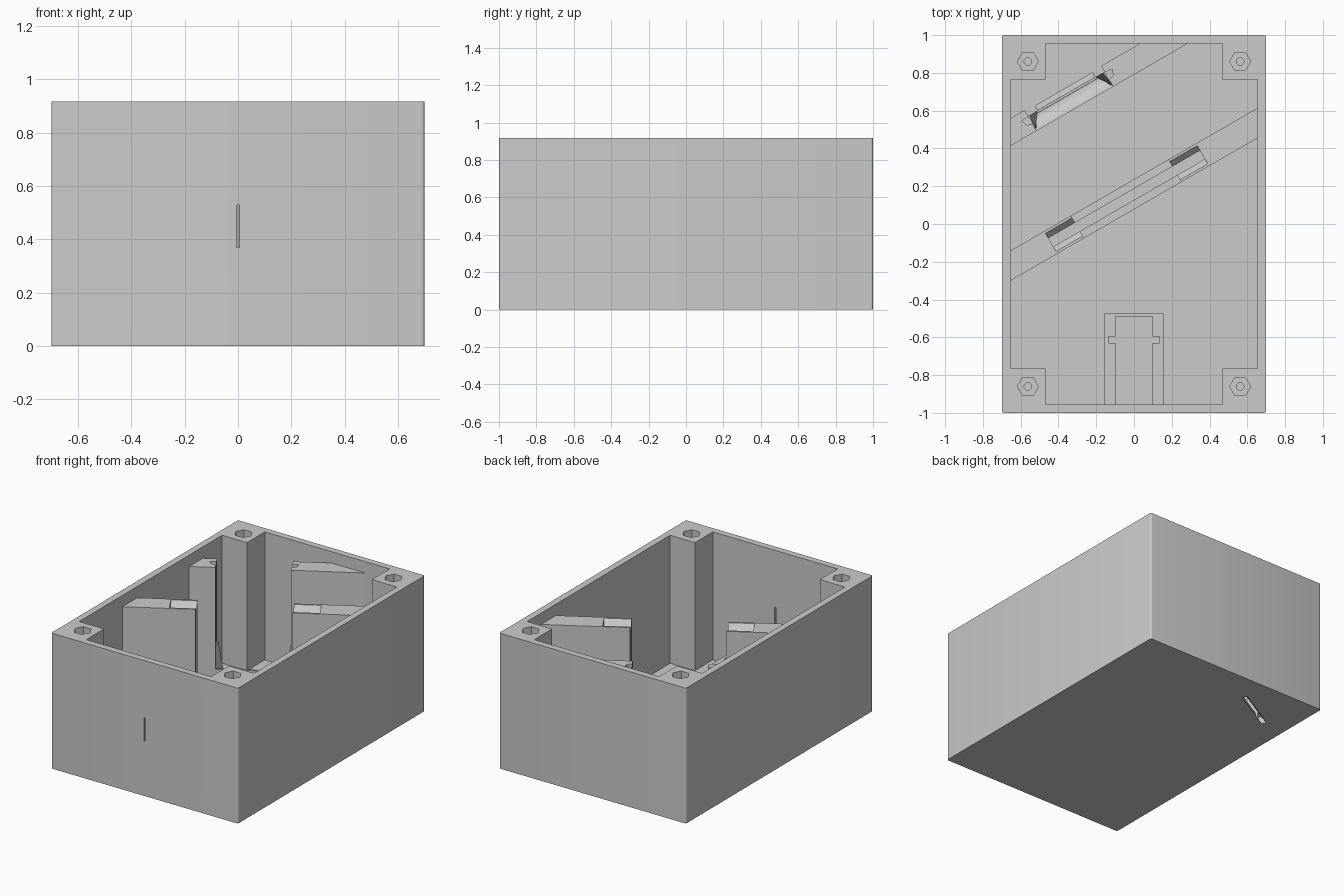
import bpy, bmesh
from math import cos, sin, pi, radians
from mathutils import Vector

old = bpy.data.objects.get("Cube")
if old:
    bpy.data.objects.remove(old)

grey = bpy.data.materials.new("plain grey")
grey.use_nodes = True
COLOUR = (0.6, 0.6, 0.6, 1)
grey.diffuse_color = COLOUR
grey.node_tree.nodes["Principled BSDF"].inputs["Base Color"].default_value = COLOUR

HEIGHT, FLOOR, WALL_TOP = 0.917, 0.05, 0.84
ALONG = Vector((cos(radians(30)), sin(radians(30)), 0))
ACROSS = Vector((-ALONG.y, ALONG.x, 0))


def loft(name, ring_a, ring_b):
    """Closed solid between two matching rings of points."""
    bm = bmesh.new()
    a = [bm.verts.new(p) for p in ring_a]
    b = [bm.verts.new(p) for p in ring_b]
    bm.faces.new(a)
    bm.faces.new(b)
    for i in range(len(a)):
        j = (i + 1) % len(a)
        bm.faces.new((a[i], a[j], b[j], b[i]))
    bmesh.ops.recalc_face_normals(bm, faces=bm.faces)
    mesh = bpy.data.meshes.new(name)
    bm.to_mesh(mesh)
    bm.free()
    mesh.materials.append(grey)
    ob = bpy.data.objects.new(name, mesh)
    bpy.context.collection.objects.link(ob)
    return ob


def prism(name, pts, z0, z1):
    return loft(name, [(p[0], p[1], z0) for p in pts], [(p[0], p[1], z1) for p in pts])


def rect(x0, x1, y0, y1):
    return [(x0, y0), (x1, y0), (x1, y1), (x0, y1)]


def ngon(x, y, r, n):
    return [(x + r * cos(2 * pi * i / n), y + r * sin(2 * pi * i / n)) for i in range(n)]


def slant(t, n, z=0):
    """Point measured along and across the slanted partitions."""
    p = ALONG * t + ACROSS * n
    return (p.x, p.y, z)


def slant_rect(t0, t1, n0, n1, z=0):
    return [slant(t0, n0, z), slant(t1, n0, z), slant(t1, n1, z), slant(t0, n1, z)]


def at_x(x, n):
    return slant((x - ACROSS.x * n) / ALONG.x, n)


def at_y(y, n):
    return slant((y - ACROSS.y * n) / ALONG.y, n)


def carve(ob, cutters):
    """Subtract the cutters and bake the result."""
    for c in cutters:
        c.hide_render = True
        m = ob.modifiers.new("cut", "BOOLEAN")
        m.operation, m.solver, m.object = "DIFFERENCE", "EXACT", c
    graph = bpy.context.evaluated_depsgraph_get()
    mesh = bpy.data.meshes.new_from_object(ob.evaluated_get(graph))
    ob.modifiers.clear()
    ob.data = mesh
    for c in cutters:
        bpy.data.objects.remove(c)


# Box shell with rounded upright edges
R = 0.012
outline = []
for k, (sx, sy) in enumerate([(1, 1), (-1, 1), (-1, -1), (1, -1)]):
    for i in range(5):
        a = pi / 2 * (k + i / 4)
        outline.append((sx * (0.7 - R) + R * cos(a), sy * (1 - R) + R * sin(a)))
box = prism("box_body", outline, 0, HEIGHT)

# Cavity leaves a square post in each corner
IX, IY, PX, PY = 0.655, 0.955, 0.468, 0.765
cavity = []
for sx, sy, flip in [(1, 1, 0), (-1, 1, 1), (-1, -1, 0), (1, -1, 1)]:
    step = [(sx * IX, sy * PY), (sx * PX, sy * PY), (sx * PX, sy * IY)]
    cavity += step[::-1] if flip else step
cuts = [prism("cavity_cutter", cavity, FLOOR, 1.2)]

# Screw holes with hexagonal nut pockets
for sx in (-1, 1):
    for sy in (-1, 1):
        x, y = sx * 0.562, sy * 0.86
        cuts.append(prism("nut_cutter", ngon(x, y, 0.056, 6), HEIGHT - 0.08, 1.2))
        cuts.append(prism("screw_cutter", ngon(x, y, 0.02, 20), HEIGHT - 0.4, 1.1))

# Light slit in the front and inclined slot in the floor
cuts.append(prism("slit_cutter", rect(-0.005, 0.005, -1.1, -0.9), 0.37, 0.53))
cuts.append(loft("floor_slot_cutter", slant_rect(-0.14, 0.21, 0.815, 0.85, -0.02),
                 slant_rect(-0.14, 0.21, 0.765, 0.79, 0.07)))
carve(box, cuts)

# Middle partition: window, holder slot and chamfered slot mouth
N0, N1 = 0.067, 0.205
middle = prism("middle_partition", [at_x(-0.68, N0), at_x(0.68, N0), at_x(0.68, N1), at_x(-0.68, N1)],
               FLOOR - 0.01, WALL_TOP)
T0, T1 = -0.43, 0.497
carve(middle, [
    prism("window_cutter", slant_rect(-0.267, 0.328, 0, 0.3), 0.15, 1),
    prism("slot_cutter", slant_rect(T0, T1, 0.11, 0.162), 0.07, 1),
    loft("mouth_cutter", slant_rect(T0, T1, 0.11, 0.162, WALL_TOP - 0.04),
         slant_rect(T0, T1, 0.08, 0.192, WALL_TOP + 0.0001)),
])

# Rear partition: two separate walls with grooves facing the gap
N0, N1 = 0.685, 0.812
G0, G1 = -0.2, 0.268
left = prism("rear_partition_right", [at_x(-0.68, N0), slant(G0, N0), slant(G0, N1), at_x(-0.68, N1)],
             FLOOR - 0.01, WALL_TOP)
right = prism("rear_partition_left", [slant(G1, N0), at_y(0.98, N0), at_y(0.98, N1), slant(G1, N1)],
              FLOOR - 0.01, WALL_TOP)
for wall, edge, out in ((left, G0, -1), (right, G1, 1)):
    groove = [slant(edge - out * 0.02, 0.722), slant(edge + out * 0.03, 0.737),
              slant(edge + out * 0.042, 0.768), slant(edge - out * 0.02, 0.775)]
    carve(wall, [prism("groove_cutter", groove, 0.1, 1)])

# Curved sill leading down to the floor slot
profile = [(N0, FLOOR - 0.01)]
profile += [(N0 + 0.08 * sin(a), FLOOR + 0.1 * cos(a)) for a in [pi / 2 * i / 10 for i in range(11)]]
profile.append((N0 + 0.08, FLOOR - 0.01))
sill = loft("curved_sill", [slant(G0, n, z) for n, z in profile], [slant(G1, n, z) for n, z in profile])

# Tapered cheeks at the ends of the sill
for name, edge, out in (("sill_cheek_right", G0, -1), ("sill_cheek_left", G1, 1)):
    base = [slant(edge, N0), slant(edge, 0.775), slant(edge - out * 0.055, 0.775)]
    top = slant(edge, N0 + 0.01, 0.3)
    loft(name, [(p[0], p[1], FLOOR - 0.01) for p in base],
         [top, slant(edge, 0.775, 0.3), slant(edge - out * 0.01, 0.775, 0.3)])

# Slit holder: U-shaped rail with side notches
holder = prism("slit_holder", rect(-0.157, 0.157, -0.97, -0.475), FLOOR - 0.01, 0.28)
carve(holder, [
    prism("channel_cutter", rect(-0.098, 0.098, -0.955, -0.49), FLOOR, 1),
    prism("notch_cutter", rect(-0.135, 0.135, -0.63, -0.595), FLOOR, 1),
])

# Keep flat faces crisp and curves smooth
bpy.ops.object.select_all(action="DESELECT")
for ob in (box, sill):
    ob.select_set(True)
bpy.context.view_layer.objects.active = box
bpy.ops.object.shade_smooth_by_angle(angle=radians(30))
